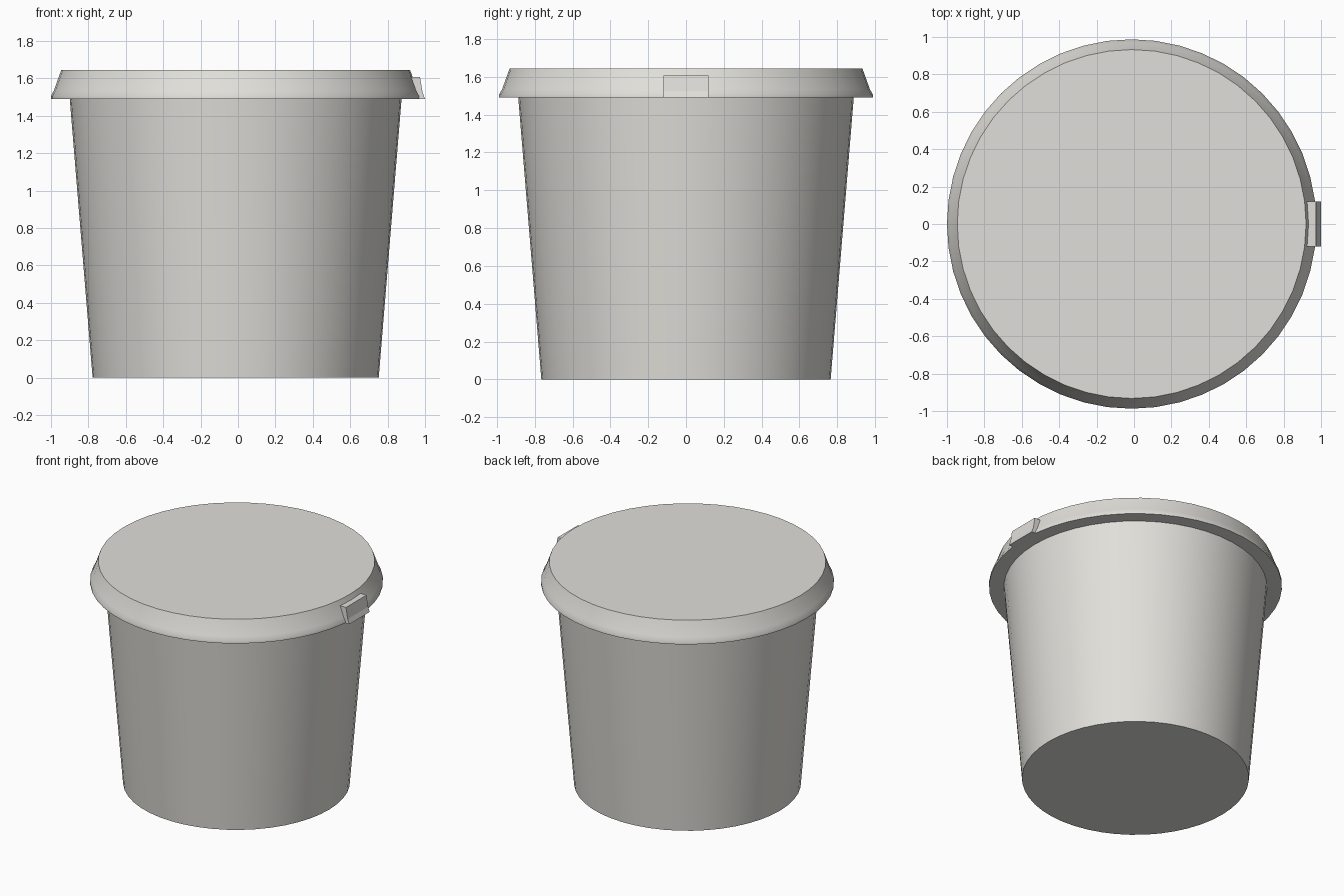
import bpy
import bmesh
import math

if "Cube" in bpy.data.objects:
    bpy.data.objects.remove(bpy.data.objects["Cube"])

SIDES = 48
CX = -0.0125  # bucket axis, shifted because the tab sticks out on +x

mat = bpy.data.materials.new("warm light grey")
mat.diffuse_color = (0.75, 0.74, 0.70, 1.0)
mat.use_nodes = True
mat.node_tree.nodes["Principled BSDF"].inputs["Base Color"].default_value = mat.diffuse_color


def finish(name, bm):
    bmesh.ops.recalc_face_normals(bm, faces=bm.faces)
    mesh = bpy.data.meshes.new(name)
    bm.to_mesh(mesh)
    bm.free()
    mesh.materials.append(mat)
    obj = bpy.data.objects.new(name, mesh)
    bpy.context.collection.objects.link(obj)
    return obj


def lathe(name, profile):
    """Closed solid from (radius, z) rings, capped at both ends, smooth sides."""
    bm = bmesh.new()
    rings = []
    for r, z in profile:
        angles = [2 * math.pi * i / SIDES for i in range(SIDES)]
        rings.append([bm.verts.new((CX + r * math.cos(a), r * math.sin(a), z)) for a in angles])
    for low, high in zip(rings, rings[1:]):
        for i in range(SIDES):
            j = (i + 1) % SIDES
            bm.faces.new((low[i], low[j], high[j], high[i]))
    bm.faces.new(rings[0][::-1])
    bm.faces.new(rings[-1])
    obj = finish(name, bm)
    bpy.ops.object.select_all(action='DESELECT')
    obj.select_set(True)
    bpy.context.view_layer.objects.active = obj
    bpy.ops.object.shade_smooth_by_angle(angle=math.radians(35))
    return obj


# Tapered bucket body
lathe("bucket_body", [(0.765, 0.0), (0.8875, 1.495)])

# Lid with a thin vertical rim and a sloping, slightly concave skirt
lathe("lid", [(0.9875, 1.49), (0.9875, 1.506), (0.972, 1.535), (0.9325, 1.645)])

# Opening tab: side profile (x, z) extruded along y
tab_profile = [(0.90, 1.49), (1.0, 1.49), (0.987, 1.525), (0.973, 1.608), (0.90, 1.608)]
bm = bmesh.new()
face = bm.faces.new([bm.verts.new((x, -0.12, z)) for x, z in tab_profile])
ext = bmesh.ops.extrude_face_region(bm, geom=[face])
bmesh.ops.translate(bm, vec=(0, 0.24, 0),
                    verts=[g for g in ext["geom"] if isinstance(g, bmesh.types.BMVert)])
finish("lid_tab", bm)
